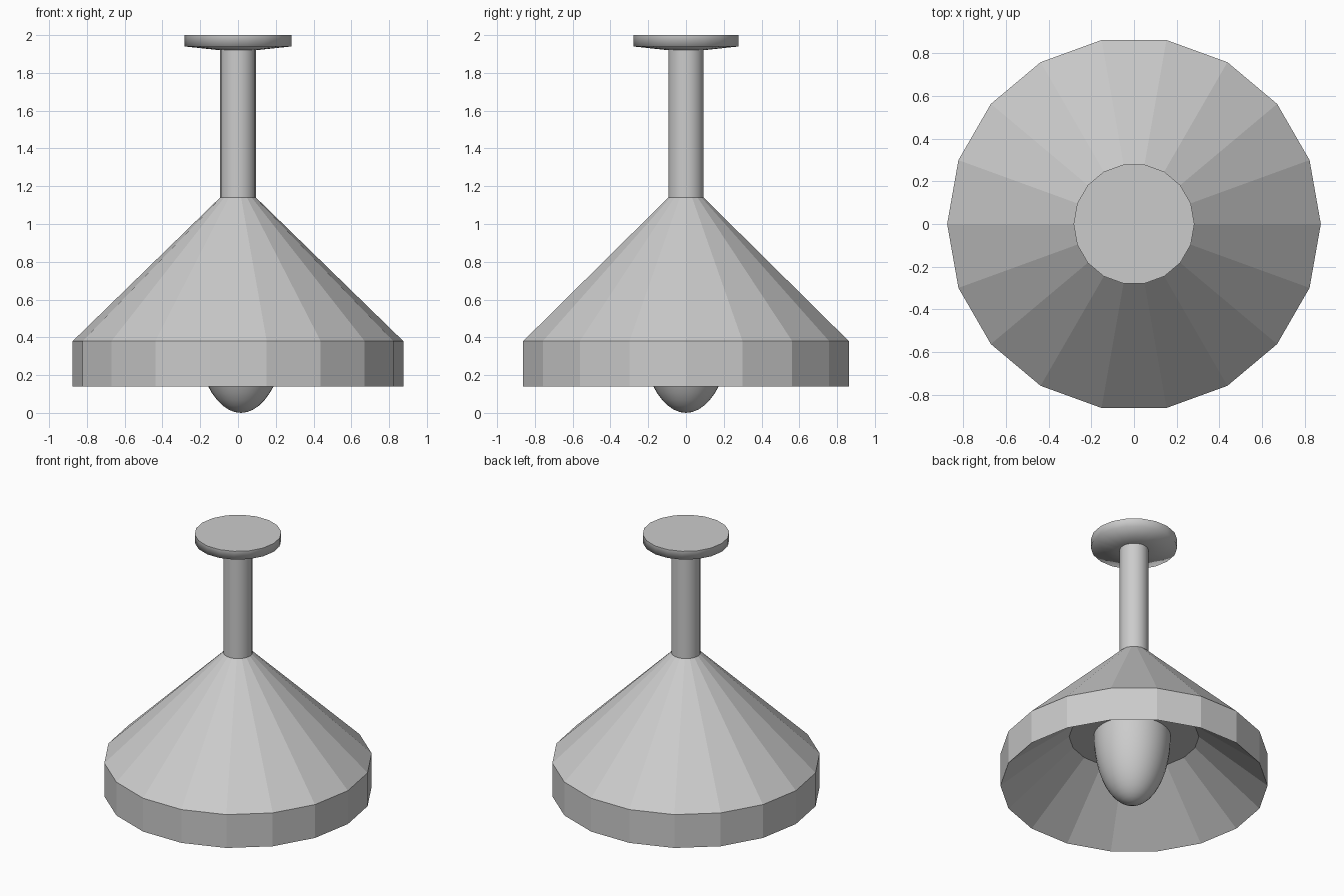
import bpy, math

if "Cube" in bpy.data.objects:
    bpy.data.objects.remove(bpy.data.objects["Cube"])

SIDES = 18


def lathe(name, profile, sides=SIDES, x=0.0, smooth_angle=None):
    """Revolve (radius, z) points around z; radius 0 makes a pole."""
    verts, rings, faces = [], [], []
    for r, z in profile:
        n = 1 if r == 0 else sides
        rings.append([len(verts) + i for i in range(n)])
        for i in range(n):
            a = 2 * math.pi * i / sides
            verts.append((x + r * math.cos(a), r * math.sin(a), z))
    for lo, hi in zip(rings, rings[1:]):
        for i in range(sides):
            j = (i + 1) % sides
            if len(lo) == 1:
                faces.append((lo[0], hi[j], hi[i]))
            elif len(hi) == 1:
                faces.append((lo[i], lo[j], hi[0]))
            else:
                faces.append((lo[i], lo[j], hi[j], hi[i]))
    mesh = bpy.data.meshes.new(name)
    mesh.from_pydata(verts, [], faces)
    obj = bpy.data.objects.new(name, mesh)
    bpy.context.collection.objects.link(obj)
    if smooth_angle:
        bpy.ops.object.select_all(action='DESELECT')
        obj.select_set(True)
        bpy.context.view_layer.objects.active = obj
        bpy.ops.object.shade_smooth_by_angle(angle=math.radians(smooth_angle))
    return obj


# Faceted shade: recessed ceiling, sloping inside, rim band, outer cone
lathe("shade", [(0, 0.51), (0.425, 0.51), (0.875, 0.14),
                (0.875, 0.38), (0.095, 1.14), (0, 1.14)])

# Stem
lathe("stem", [(0.095, 1.14), (0.095, 1.93)], smooth_angle=30)

# Ceiling plate with a slightly tapered underside
lathe("ceiling_plate", [(0.095, 1.92), (0.283, 1.94), (0.283, 2.0), (0, 2.0)],
      smooth_angle=87)

# Bulb: lower half of a tall ellipsoid, hanging from the shade's ceiling
steps = 12
bulb = [(0.252 * math.sin(t), 0.51 - 0.51 * math.cos(t))
        for t in (math.pi / 2 * k / steps for k in range(steps + 1))]
bulb[0] = (0, 0)
lathe("bulb", bulb, sides=32, x=0.015, smooth_angle=40)
